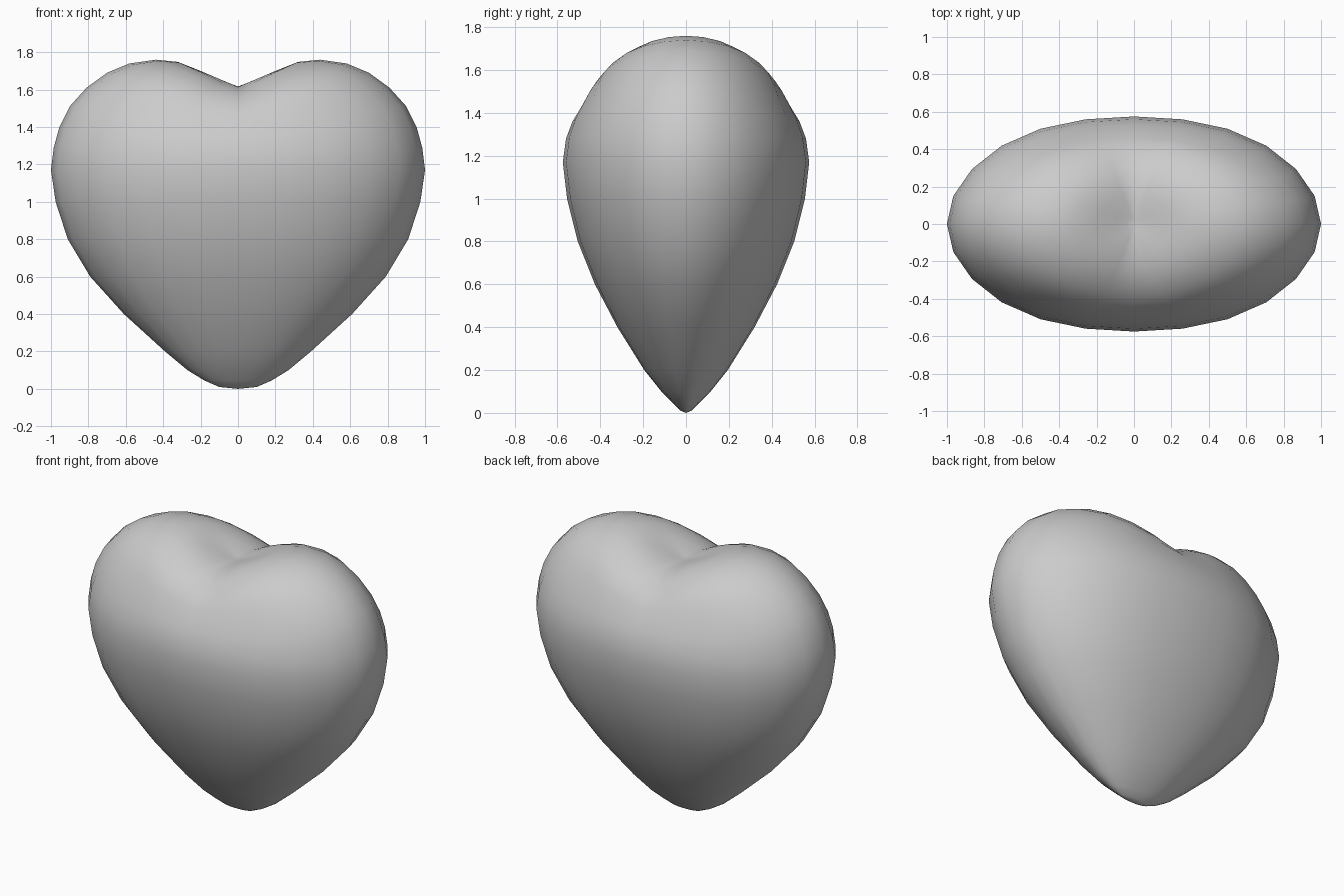
import bpy
import bmesh
import math

default_cube = bpy.data.objects.get("Cube")
if default_cube:
    bpy.data.objects.remove(default_cube, do_unlink=True)

SEGMENTS = 24

# Lower body rings: half width, half depth, height
LOWER = [(.10, .025, .01), (.18, .06, .045), (.27, .115, .1), (.39, .195, .2),
         (.61, .32, .4), (.79, .425, .6), (.91, .505, .8), (.975, .555, 1.0),
         (1.0, .575, 1.17)]

# Upper rings: half width, half depth, height over the lobes, height at the middle
UPPER = [(.985, .56, 1.29, 1.28), (.955, .53, 1.4, 1.36), (.9, .49, 1.51, 1.425),
         (.81, .46, 1.61, 1.465), (.7, .43, 1.69, 1.495), (.58, .38, 1.74, 1.535),
         (.44, .31, 1.76, 1.575), (.32, .23, 1.748, 1.6), (.2, .15, 1.7, 1.614),
         (.1, .08, 1.652, 1.617), (.04, .03, 1.626, 1.617)]


def add_ring(bm, width, depth, lobe_z, middle_z):
    """One slightly squared ellipse whose height swells towards the sides."""
    ring = []
    for i in range(SEGMENTS):
        angle = math.tau * i / SEGMENTS
        c, s = math.cos(angle), math.sin(angle)
        fullness = 1 + .03 * math.sin(2 * angle) ** 2
        blend = abs(c)
        z = middle_z + (lobe_z - middle_z) * blend
        ring.append(bm.verts.new((width * c, depth * s * fullness, z)))
    return ring


def bridge(bm, low, high):
    for i in range(SEGMENTS):
        j = (i + 1) % SEGMENTS
        bm.faces.new((low[i], low[j], high[j], high[i]))


def cap(bm, ring, height):
    tip = bm.verts.new((0, 0, height))
    for i in range(SEGMENTS):
        bm.faces.new((ring[i], ring[(i + 1) % SEGMENTS], tip))


# Heart body: rings from the bottom tip to the notch
bm = bmesh.new()
rings = [add_ring(bm, w, d, z, z) for w, d, z in LOWER]
rings += [add_ring(bm, *row) for row in UPPER]
for low, high in zip(rings, rings[1:]):
    bridge(bm, low, high)
cap(bm, rings[0], 0)
cap(bm, rings[-1], 1.615)
bmesh.ops.recalc_face_normals(bm, faces=bm.faces)
mesh = bpy.data.meshes.new("heart")
bm.to_mesh(mesh)
bm.free()
mesh.shade_smooth()

heart = bpy.data.objects.new("heart", mesh)
bpy.context.collection.objects.link(heart)

# Plain grey surface
grey = bpy.data.materials.new("light_grey")
grey.use_nodes = True
colour = (.6, .6, .6, 1)
grey.diffuse_color = colour
grey.node_tree.nodes["Principled BSDF"].inputs["Base Color"].default_value = colour
mesh.materials.append(grey)
